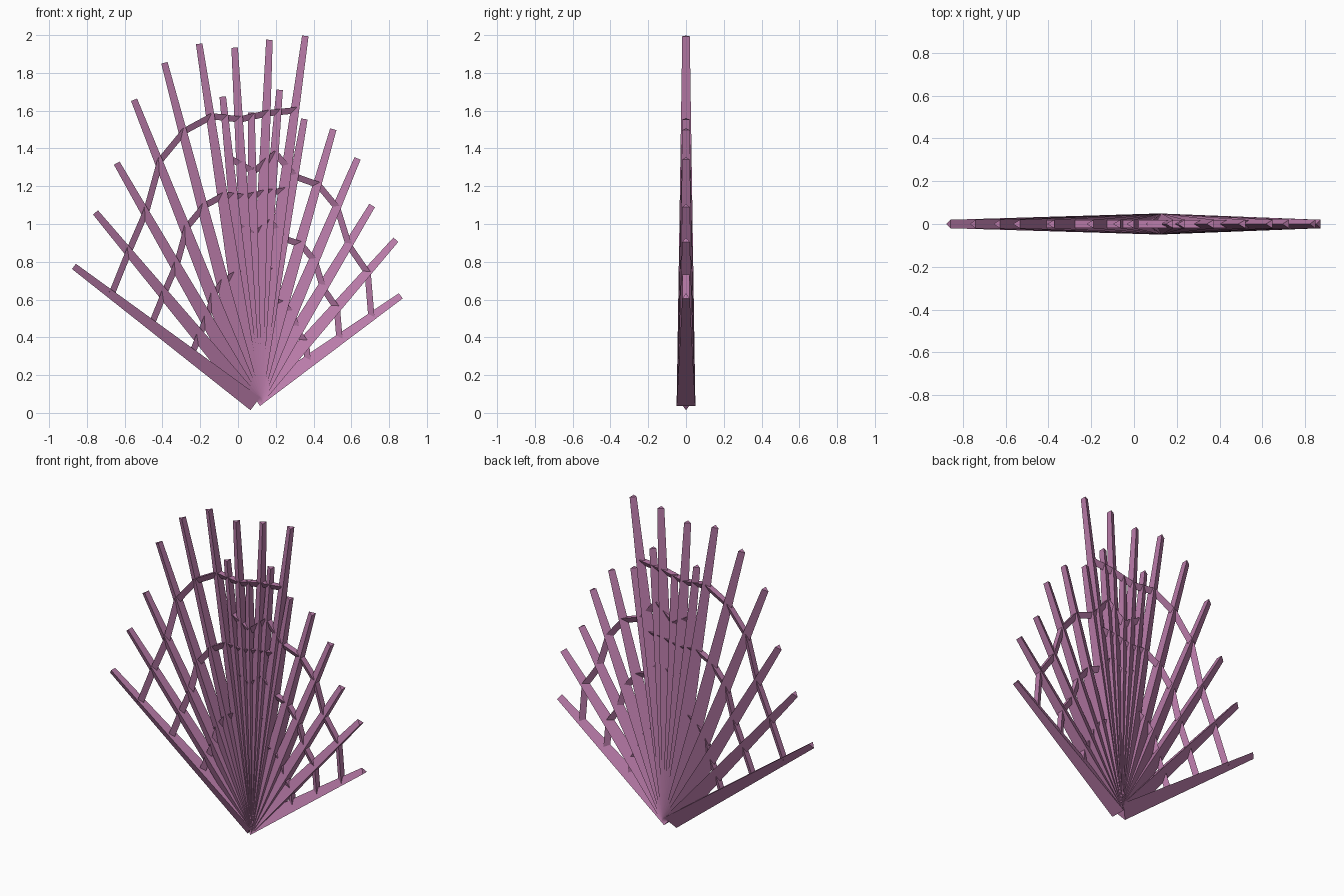
import bpy, bmesh, math
from mathutils import Vector

if "Cube" in bpy.data.objects:
    bpy.data.objects.remove(bpy.data.objects["Cube"])

BASE = Vector((0.10, 0, 0.06))   # shared root of every rib
WEB_STEPS = (0.36, 0.58, 0.80)   # where the webs cross the ribs

mat = bpy.data.materials.new("coral_pink_purple")
mat.diffuse_color = (0.49, 0.20, 0.40, 1)
mat.use_nodes = True
mat.node_tree.nodes["Principled BSDF"].inputs["Base Color"].default_value = mat.diffuse_color


def add_bar(bm, a, b, ra, rb):
    """Three-sided tapered bar; its sharp edge lies in the fan plane."""
    d = (b - a).normalized()
    side = Vector((-d.z, 0, d.x))
    rings = []
    for centre, r in ((a, ra), (b, rb)):
        ring = []
        for k in range(3):
            t = k * math.tau / 3
            ring.append(bm.verts.new(
                centre + r * (math.cos(t) * side + math.sin(t) * Vector((0, 1, 0)))))
        rings.append(ring)
    lo, hi = rings
    for k in range(3):
        n = (k + 1) % 3
        bm.faces.new((lo[k], lo[n], hi[n], hi[k]))
    bm.faces.new(lo[::-1])
    bm.faces.new(hi)


def finish(bm, name):
    bmesh.ops.recalc_face_normals(bm, faces=bm.faces)
    me = bpy.data.meshes.new(name)
    bm.to_mesh(me)
    bm.free()
    me.materials.append(mat)
    bpy.context.collection.objects.link(bpy.data.objects.new(name, me))


def build_fan(name, tips):
    tips = [Vector((x, 0, z)) for x, z in tips]
    # Ribs
    bm = bmesh.new()
    for tip in tips:
        add_bar(bm, BASE, tip, 0.057, 0.023)
    finish(bm, name + "_ribs")
    # Cross webs, running right to left between neighbouring ribs
    bm = bmesh.new()
    for f in WEB_STEPS:
        nodes = [BASE.lerp(t, f) for t in reversed(tips)]
        for a, b in zip(nodes, nodes[1:]):
            add_bar(bm, a, b, 0.022, 0.022)
    finish(bm, name + "_webs")


# Tips listed left to right
build_fan("tall_fan", [(-0.865, 0.78), (-0.75, 1.065), (-0.637, 1.325),
                       (-0.545, 1.66), (-0.384, 1.855), (-0.20, 1.955),
                       (-0.012, 1.934), (0.172, 1.975), (0.362, 1.995)])
build_fan("short_fan", [(-0.075, 1.675), (0.077, 1.59), (0.226, 1.71),
                        (0.357, 1.555), (0.51, 1.50), (0.638, 1.345),
                        (0.715, 1.095), (0.84, 0.913), (0.865, 0.615)])
